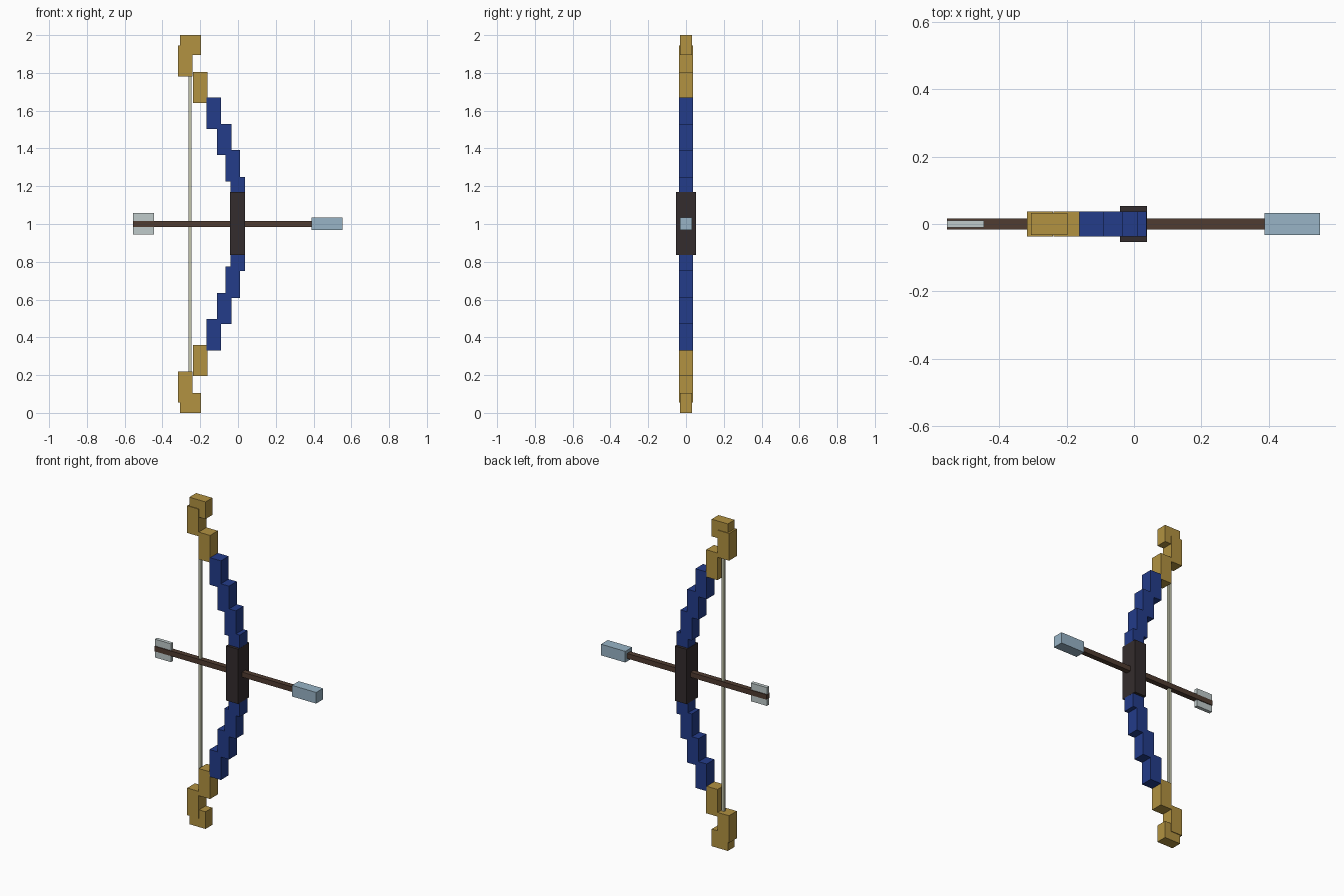
import bpy

cube = bpy.data.objects.get("Cube")
if cube:
    bpy.data.objects.remove(cube, do_unlink=True)


def material(name, rgb):
    """Flat material from display colour given in 0-255."""
    linear = [((c / 255 + 0.055) / 1.055) ** 2.4 for c in rgb] + [1.0]
    mat = bpy.data.materials.new(name)
    mat.use_nodes = True
    mat.diffuse_color = linear
    bsdf = mat.node_tree.nodes["Principled BSDF"]
    bsdf.inputs["Base Color"].default_value = linear
    bsdf.inputs["Roughness"].default_value = 0.8
    return mat


blue = material("limb blue", (35, 60, 138))
gold = material("tip gold", (178, 146, 65))
dark = material("grip dark brown", (52, 44, 45))
wood = material("shaft brown", (80, 60, 49))
steel = material("head pale blue", (152, 180, 198))
feather = material("feather grey", (192, 203, 203))
cord = material("string beige", (196, 197, 172))


def box(name, mat, x, z, half_y):
    """Box spanning the x and z ranges, centred on y = 0."""
    bpy.ops.mesh.primitive_cube_add(
        size=1, location=(sum(x) / 2, 0, sum(z) / 2))
    obj = bpy.context.object
    obj.name = name
    obj.scale = (x[1] - x[0], half_y * 2, z[1] - z[0])
    bpy.ops.object.transform_apply(location=False, rotation=False, scale=True)
    obj.data.materials.append(mat)
    return obj


# Stepped limbs, mirrored above and below the grip
MID = 1.0
SEG_W, SEG_H = 0.077, 0.166
steps = [(-0.001, 0.167, blue), (-0.027, 0.308, blue), (-0.073, 0.447, blue),
         (-0.128, 0.587, blue), (-0.201, 0.723, gold), (-0.279, 0.863, gold)]
for side, sign in (("upper", 1), ("lower", -1)):
    for i, (x, rise, mat) in enumerate(steps, 1):
        z = MID + sign * rise
        box(f"{side}_limb_block_{i}", mat, (x - SEG_W / 2, x + SEG_W / 2),
            (z - SEG_H / 2, z + SEG_H / 2), 0.0375)
    z_ends = sorted((MID + sign * 0.895, MID + sign))
    box(f"{side}_limb_tip", gold, (-0.306, -0.197), z_ends, 0.033)

# Grip and string
box("grip", dark, (-0.042, 0.038), (0.835, 1.17), 0.054)
box("bow_string", cord, (-0.263, -0.246), (0.15, 1.85), 0.008)

# Arrow
box("arrow_shaft", wood, (-0.555, 0.4), (0.985, 1.016), 0.016)
box("arrow_head", steel, (0.388, 0.552), (0.967, 1.035), 0.033)
box("arrow_feather", feather, (-0.555, -0.446), (0.945, 1.057), 0.011)
